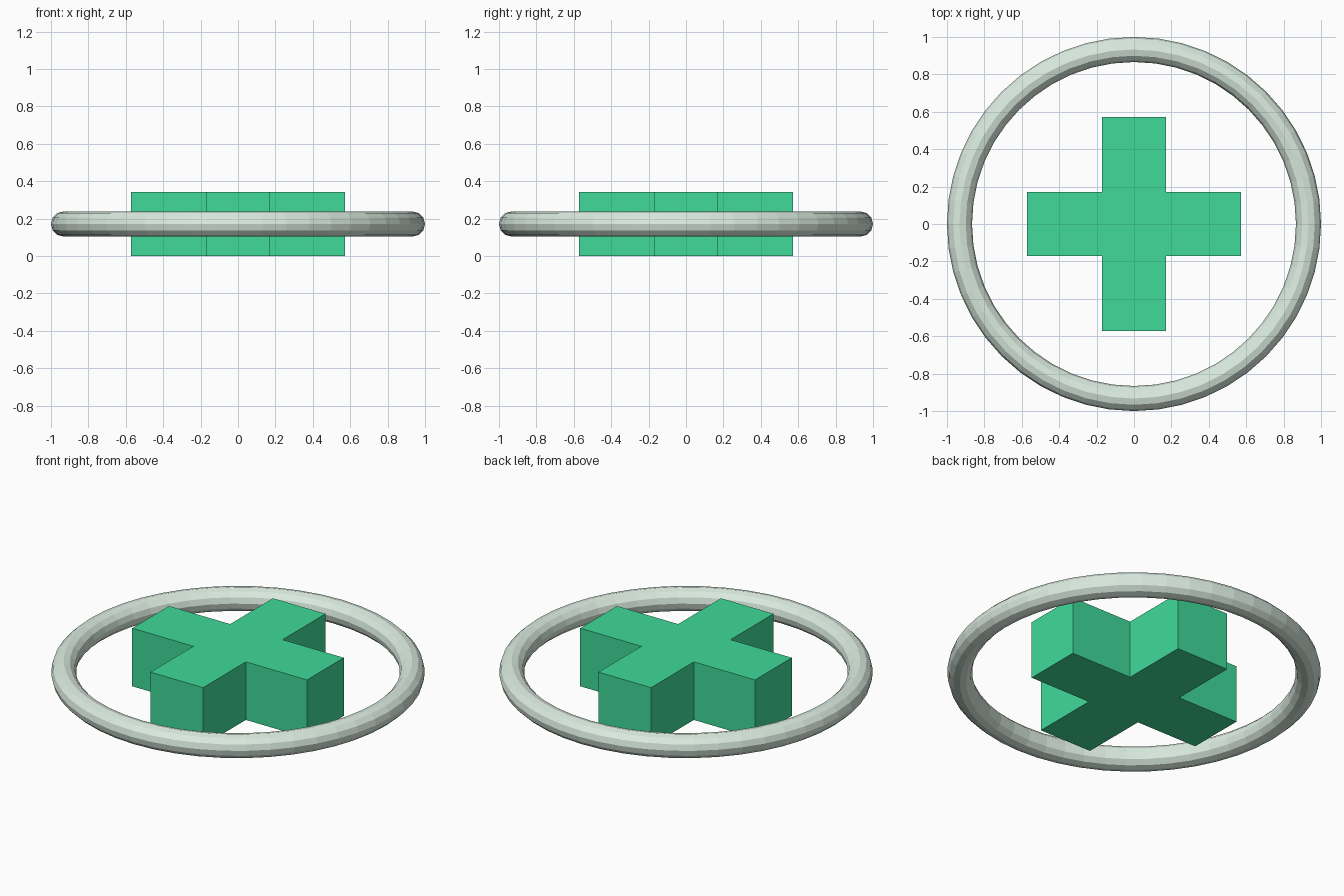
import bpy, bmesh

if "Cube" in bpy.data.objects:
    bpy.data.objects.remove(bpy.data.objects["Cube"])


def colour(obj, name, rgb):
    mat = bpy.data.materials.new(name)
    mat.diffuse_color = (*rgb, 1)
    mat.use_nodes = True
    mat.node_tree.nodes["Principled BSDF"].inputs["Base Color"].default_value = mat.diffuse_color
    obj.data.materials.append(mat)


ARM, HALF, HEIGHT = 0.571, 0.1715, 0.343

# Plus-shaped block: one quarter of the outline turned four times, then extruded
outline = []
x_y = [(ARM, -HALF), (ARM, HALF), (HALF, HALF)]
for _ in range(4):
    outline += x_y
    x_y = [(-y, x) for x, y in x_y]

bm = bmesh.new()
base = bm.faces.new([bm.verts.new((x, y, 0)) for x, y in outline])
top = bmesh.ops.extrude_face_region(bm, geom=[base], use_keep_orig=True)
bmesh.ops.translate(bm, vec=(0, 0, HEIGHT),
                    verts=[g for g in top["geom"] if isinstance(g, bmesh.types.BMVert)])
bmesh.ops.recalc_face_normals(bm, faces=bm.faces)
mesh = bpy.data.meshes.new("plus_block")
bm.to_mesh(mesh)
bm.free()
plus = bpy.data.objects.new("plus_block", mesh)
bpy.context.collection.objects.link(plus)
colour(plus, "green", (0.05, 0.70, 0.32))

# Surrounding ring, flat faceted
bpy.ops.mesh.primitive_torus_add(major_segments=48, minor_segments=12,
                                 major_radius=0.933, minor_radius=0.067,
                                 location=(0, 0, HEIGHT / 2))
ring = bpy.context.object
ring.name = "outer_ring"
bpy.ops.object.shade_flat()
colour(ring, "pale_green", (0.70, 0.83, 0.74))
